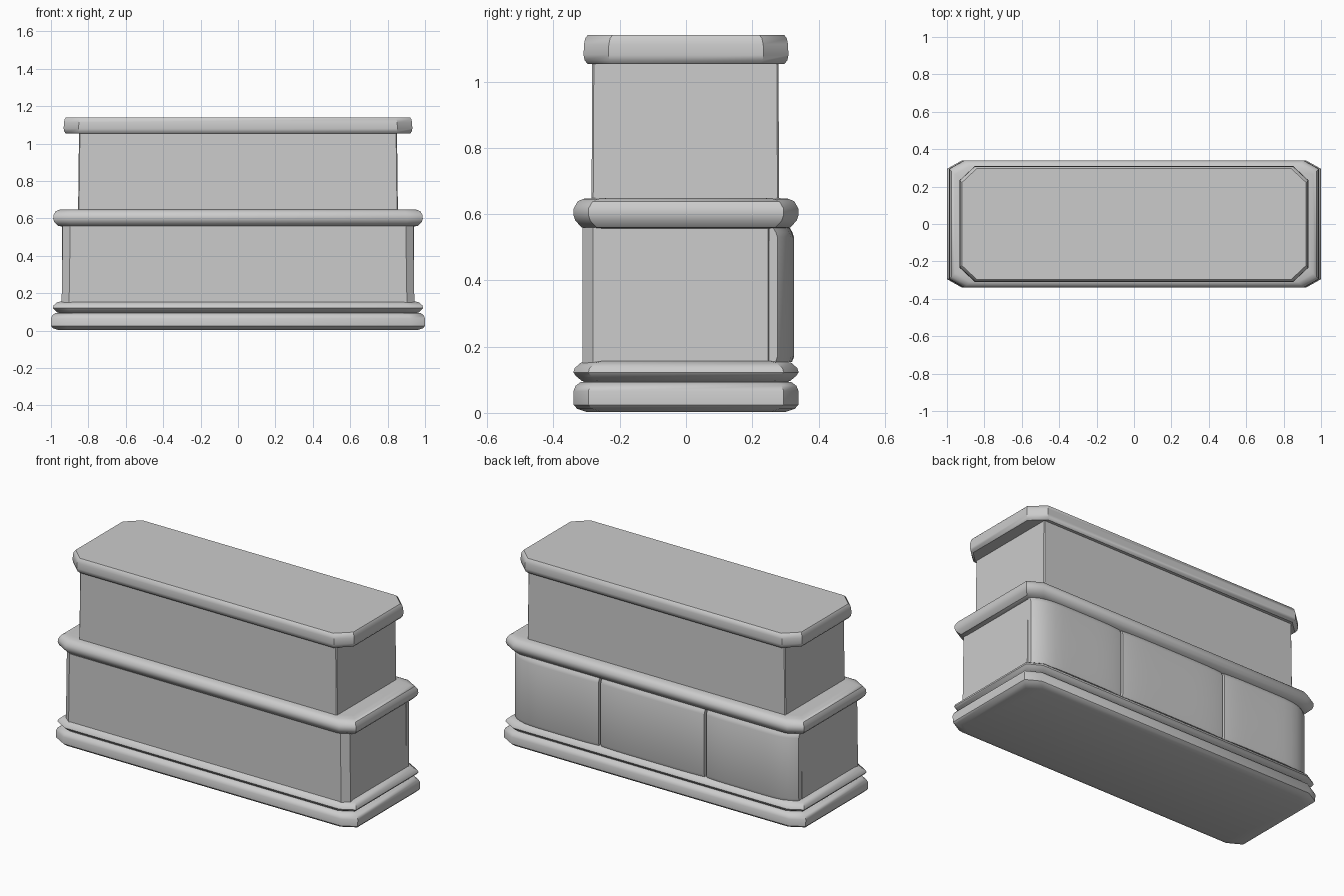
import bpy, math

if "Cube" in bpy.data.objects:
    bpy.data.objects.remove(bpy.data.objects["Cube"])


def loft(name, rings, angle=35):
    """Skin a stack of matching closed outlines and cap both ends."""
    n = len(rings[0])
    verts = [p for r in rings for p in r]
    faces = [list(range(n))[::-1], [(len(rings) - 1) * n + i for i in range(n)]]
    for k in range(len(rings) - 1):
        for i in range(n):
            j = (i + 1) % n
            faces.append((k * n + i, k * n + j, (k + 1) * n + j, (k + 1) * n + i))
    me = bpy.data.meshes.new(name)
    me.from_pydata(verts, [], faces)
    me.update()
    ob = bpy.data.objects.new(name, me)
    bpy.context.collection.objects.link(ob)
    bpy.ops.object.select_all(action='DESELECT')
    ob.select_set(True)
    bpy.context.view_layer.objects.active = ob
    bpy.ops.object.shade_smooth_by_angle(angle=math.radians(angle))
    return ob


def octagon(hx, y0, y1, cx, cy, z):
    """Rectangle with clipped corners."""
    return [(-hx + cx, y0, z), (hx - cx, y0, z), (hx, y0 + cy, z), (hx, y1 - cy, z),
            (hx - cx, y1, z), (-hx + cx, y1, z), (-hx, y1 - cy, z), (-hx, y0 + cy, z)]


def moulding(name, hx, hy, cx, cy, profile):
    """Clipped slab; profile is (inset, z) pairs going up."""
    loft(name, [octagon(hx - d, -hy + d, hy - d, cx, cy, z) for d, z in profile])


# plinth and mouldings
moulding("base", 1.0, 0.34, 0.08, 0.045,
         [(0.04, 0.003), (0.012, 0.012), (0.001, 0.024), (0, 0.065),
          (0.007, 0.082), (0.022, 0.093), (0.045, 0.096)])
moulding("base_moulding", 0.99, 0.34, 0.08, 0.045,
         [(0.05, 0.09), (0.025, 0.097), (0.008, 0.111), (0, 0.122),
          (0.004, 0.135), (0.022, 0.151), (0.05, 0.158)])
moulding("middle_moulding", 0.988, 0.34, 0.08, 0.045,
         [(0.05, 0.556), (0.025, 0.56), (0.006, 0.58), (0, 0.598),
          (0.001, 0.617), (0.013, 0.638), (0.03, 0.646), (0.06, 0.648)])

# bodies
loft("lower_body", [octagon(0.943, -0.313, 0.28, 0.04, 0.032, 0.15),
                    octagon(0.937, -0.313, 0.28, 0.04, 0.032, 0.56)])
loft("upper_body", [octagon(0.855, -0.285, 0.281, 0.005, 0.005, 0.64),
                    octagon(0.85, -0.283, 0.279, 0.005, 0.005, 1.07)])

# top slab
moulding("top_slab", 0.932, 0.309, 0.08, 0.075,
         [(0.012, 1.053), (0.003, 1.064), (0, 1.08), (0.001, 1.112),
          (0.005, 1.13), (0.012, 1.14)])


# three gently bowed panels on the back
def panel(name, x0, x1, left_drop, right_drop):
    def ring(z, inset):
        pts = [(x0, 0.25, z), (x1, 0.25, z)]
        for i in range(16, -1, -1):
            t = math.cos(math.pi * (1 - i / 16))
            drop = (left_drop if t < 0 else right_drop) * abs(t) ** 5
            pts.append((x0 + (x1 - x0) * (t + 1) / 2, 0.326 - drop - inset, z))
        return pts
    loft(name, [ring(0.153, 0.006), ring(0.17, 0), ring(0.53, 0),
                ring(0.545, 0.005), ring(0.56, 0.014)])


panel("back_panel_right", 0.357, 0.94, 0.008, 0.05)
panel("back_panel_middle", -0.343, 0.343, 0.008, 0.008)
panel("back_panel_left", -0.94, -0.357, 0.05, 0.008)
